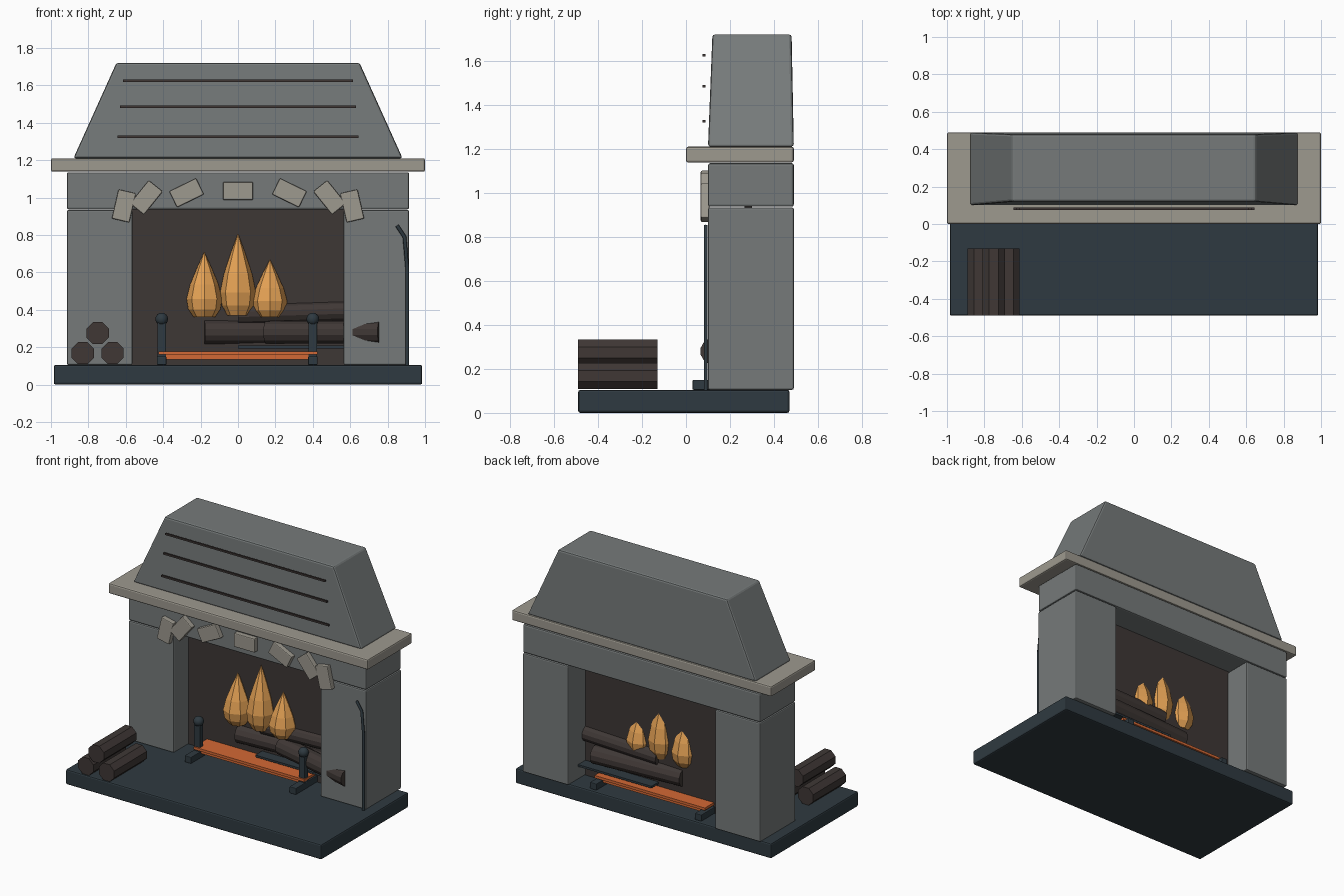
import bpy, bmesh, math
from mathutils import Vector, Matrix

cube = bpy.data.objects.get("Cube")
if cube:
    bpy.data.objects.remove(cube, do_unlink=True)


def material(name, r, g, b):
    m = bpy.data.materials.new(name)
    m.use_nodes = True
    m.diffuse_color = (r, g, b, 1)
    bsdf = m.node_tree.nodes["Principled BSDF"]
    bsdf.inputs["Base Color"].default_value = (r, g, b, 1)
    bsdf.inputs["Roughness"].default_value = 0.8
    return m


STONE = material("grey stone", 0.18, 0.195, 0.195)
PALE = material("pale stone", 0.34, 0.32, 0.275)
SLATE = material("dark slate", 0.028, 0.042, 0.052)
WOOD = material("dark wood", 0.05, 0.039, 0.036)
SOOT = material("soot", 0.047, 0.038, 0.036)
FLAME = material("flame orange", 0.78, 0.36, 0.09)
EMBER = material("ember orange", 0.65, 0.14, 0.035)


def finish(name, bm, mat, bevel=0.0, smooth=False):
    bmesh.ops.recalc_face_normals(bm, faces=bm.faces[:])
    mesh = bpy.data.meshes.new(name)
    bm.to_mesh(mesh)
    bm.free()
    mesh.materials.append(mat)
    ob = bpy.data.objects.new(name, mesh)
    bpy.context.collection.objects.link(ob)
    if bevel:
        mod = ob.modifiers.new("Bevel", "BEVEL")
        mod.width, mod.segments = bevel, 2
    if smooth:
        for p in mesh.polygons:
            p.use_smooth = True
    return ob


def box(name, xs, ys, zs, mat, bevel=0.0, top=None):
    """Box from ranges; top = (half width, front y, back y) tapers the upper face."""
    bm = bmesh.new()
    bmesh.ops.create_cube(bm, size=1)
    for v in bm.verts:
        up = v.co.z > 0
        x, y = xs[v.co.x > 0], ys[v.co.y > 0]
        if up and top:
            x, y = math.copysign(top[0], x), top[1 + (v.co.y > 0)]
        v.co = (x, y, zs[up])
    return finish(name, bm, mat, bevel)


def log(name, a, b, radius, sides=8):
    a, b = Vector(a), Vector(b)
    axis = b - a
    turn = Matrix.Rotation(math.pi / sides, 4, "Z")
    place = Matrix.Translation((a + b) / 2) @ axis.to_track_quat("Z", "Y").to_matrix().to_4x4()
    bm = bmesh.new()
    bmesh.ops.create_cone(bm, cap_ends=True, segments=sides, radius1=radius,
                          radius2=radius, depth=axis.length, matrix=place @ turn)
    return finish(name, bm, WOOD)


# Stonework
box("hearth", (-0.985, 0.985), (-0.49, 0.47), (0, 0.105), SLATE, 0.01)
for side, sx in (("right", -1), ("left", 1)):
    box(side + "_pillar", sorted((sx * 0.565, sx * 0.915)), (0.1, 0.49),
        (0.105, 0.933), STONE, 0.008)
box("lintel", (-0.915, 0.915), (0.1, 0.49), (0.937, 1.135), STONE, 0.01)
box("mantel_shelf", (-1, 1), (0, 0.49), (1.138, 1.21), PALE, 0.01)
box("chimney_hood", (-0.88, 0.88), (0.1, 0.49), (1.21, 1.72), STONE, 0.012,
    top=(0.65, 0.12, 0.48))
box("firebox_panel", (-0.57, 0.57), (0.265, 0.3), (0.1, 0.94), SOOT)

# Thin dark lines in front of the hood
for i, (z, half) in enumerate(((1.325, 0.645), (1.485, 0.63), (1.625, 0.615))):
    box(f"hood_line_{i + 1}", (-half, half), (0.076, 0.088), (z - 0.006, z + 0.006), WOOD)

# Arch stones, mirrored around the central one
for x, z, angle in ((0, 1.035, 0), (0.275, 1.025, 26), (0.49, 1.0, 51), (0.61, 0.955, 77)):
    for sx in ((1, -1) if x else (1,)):
        stone = box("arch_stone", (-0.08, 0.08), (-0.02, 0.02), (-0.048, 0.048), PALE, 0.006)
        stone.location = (sx * x, 0.087, z)
        stone.rotation_euler.y = math.radians(sx * angle)

# Stacked logs on the hearth
for i, (x, z) in enumerate(((-0.83, 0.168), (-0.67, 0.168), (-0.75, 0.275))):
    log(f"stacked_log_{i + 1}", (x, -0.49, z), (x, -0.13, z), 0.064)

# Burning logs
log("rear_log", (-0.18, 0.275, 0.28), (0.48, 0.315, 0.28), 0.064, 12)
log("front_log", (0.15, 0.275, 0.28), (0.76, 0.125, 0.28), 0.062, 12)
log("upper_log", (0.0, 0.285, 0.375), (0.63, 0.285, 0.395), 0.055, 12)

# Grate, ember bed and andirons
box("grate_plate", (0, 0.58), (0.19, 0.38), (0.194, 0.208), SLATE)
box("ember_bed", (-0.39, 0.39), (0.14, 0.38), (0.135, 0.162), EMBER)
box("ember_top", (-0.425, 0.425), (0.12, 0.4), (0.16, 0.178), EMBER)
for side, x in (("right", -0.408), ("left", 0.4)):
    box(side + "_andiron_foot", (x - 0.025, x + 0.025), (0.03, 0.45), (0.105, 0.15), SLATE, 0.004)
    box(side + "_andiron_post", (x - 0.023, x + 0.023), (0.13, 0.17), (0.14, 0.34), SLATE, 0.004)
    bm = bmesh.new()
    bmesh.ops.create_uvsphere(bm, u_segments=12, v_segments=8, radius=0.034,
                              matrix=Matrix.Translation((x, 0.15, 0.35)))
    finish(side + "_andiron_ball", bm, SLATE, smooth=True)

# Teardrop flames: fraction of height, fraction of radius
PROFILE = ((0, 0.6), (0.12, 0.9), (0.28, 1), (0.5, 0.8), (0.75, 0.42))
SIDES = 8
for name, x, low, high, radius in (("right_flame", -0.18, 0.36, 0.71, 0.095),
                                   ("middle_flame", 0, 0.37, 0.81, 0.095),
                                   ("left_flame", 0.17, 0.36, 0.67, 0.093)):
    bm = bmesh.new()
    rings = []
    for h, r in PROFILE:
        rings.append([bm.verts.new((x + radius * r * math.cos(k * math.tau / SIDES),
                                    0.255 + radius * r * math.sin(k * math.tau / SIDES),
                                    low + (high - low) * h)) for k in range(SIDES)])
    tip = bm.verts.new((x, 0.255, high))
    bm.faces.new(rings[0])
    for k in range(SIDES):
        n = (k + 1) % SIDES
        for a, b in zip(rings, rings[1:]):
            bm.faces.new((a[k], a[n], b[n], b[k]))
        bm.faces.new((rings[-1][k], rings[-1][n], tip))
    finish(name, bm, FLAME)

# Poker leaning on the left pillar
curve = bpy.data.curves.new("poker", "CURVE")
curve.dimensions = "3D"
curve.bevel_depth, curve.bevel_resolution, curve.use_fill_caps = 0.01, 1, True
spline = curve.splines.new("POLY")
path = ((0.905, 0.105), (0.905, 0.62), (0.89, 0.79), (0.85, 0.85))
spline.points.add(len(path) - 1)
for point, (x, z) in zip(spline.points, path):
    point.co = (x, 0.09, z, 1)
curve.materials.append(SLATE)
bpy.context.collection.objects.link(bpy.data.objects.new("poker", curve))
